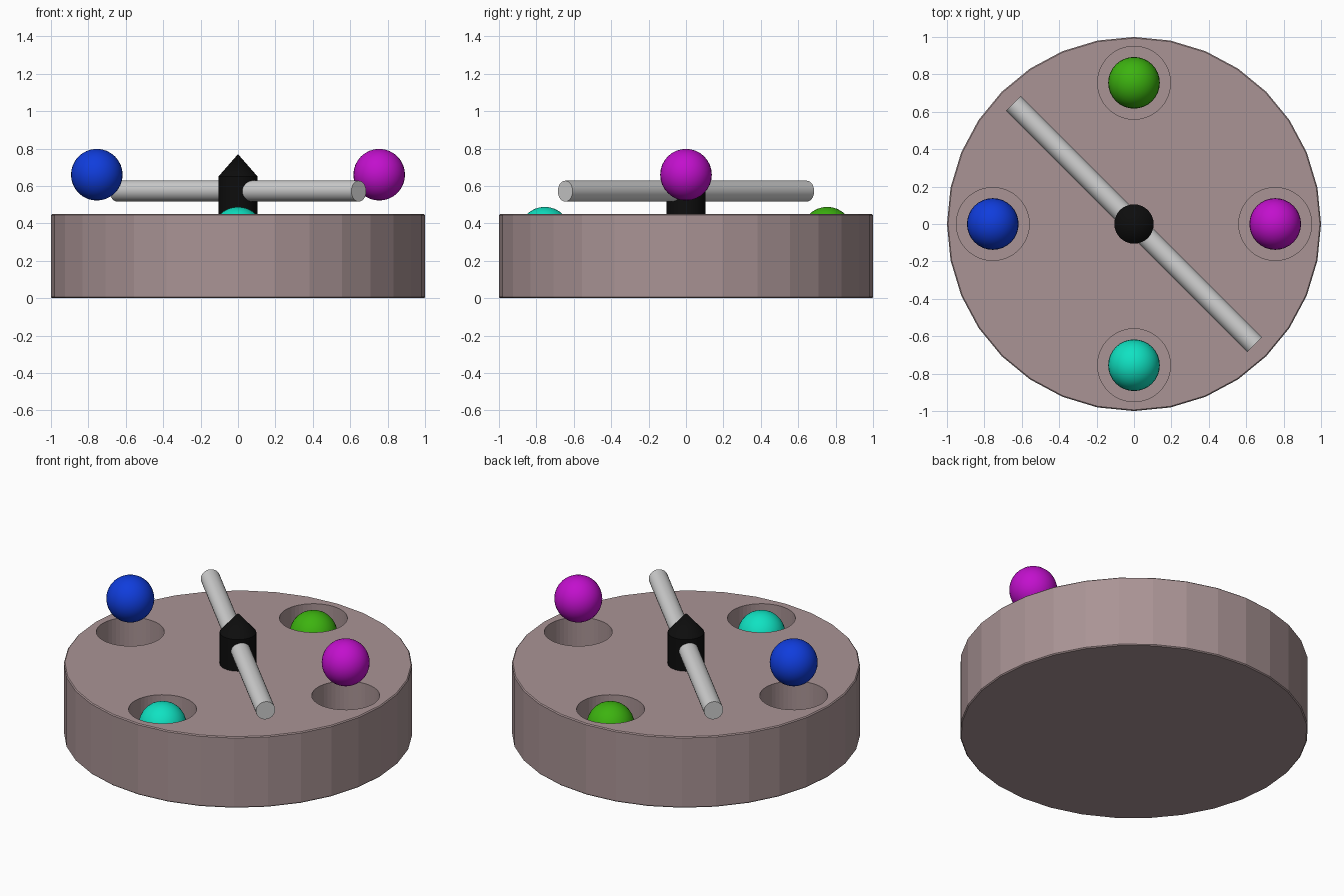
import bpy
import math

if "Cube" in bpy.data.objects:
    bpy.data.objects.remove(bpy.data.objects["Cube"])


def material(name, rgb):
    m = bpy.data.materials.new(name)
    m.diffuse_color = (*rgb, 1)
    m.use_nodes = True
    m.node_tree.nodes["Principled BSDF"].inputs["Base Color"].default_value = m.diffuse_color
    return m


def finish(name, mat, smooth=True):
    ob = bpy.context.object
    ob.name = name
    ob.data.materials.append(mat)
    if smooth:
        bpy.ops.object.shade_smooth_by_angle(angle=math.radians(30))
    return ob


def cylinder(r, depth, loc, sides=32, rot=(0, 0, 0)):
    bpy.ops.mesh.primitive_cylinder_add(vertices=sides, radius=r, depth=depth,
                                        location=loc, rotation=rot)
    return bpy.context.object


stone = material("dusty mauve", (0.40, 0.295, 0.30))
steel = material("light grey", (0.63, 0.63, 0.63))
black = material("black", (0.004, 0.004, 0.004))
blue = material("blue", (0.005, 0.046, 0.72))
purple = material("purple", (0.54, 0.005, 0.61))
teal = material("turquoise", (0.005, 0.76, 0.54))
green = material("green", (0.046, 0.45, 0.005))

# Round base with a very fine rim chamfer
cylinder(1.0, 0.45, (0, 0, 0.225))
base = finish("base", stone, smooth=False)
bevel = base.modifiers.new("rim", 'BEVEL')
bevel.width = 0.006
bevel.segments = 1
bevel.limit_method = 'ANGLE'
bevel.angle_limit = math.radians(30)
bpy.ops.object.modifier_apply(modifier="rim")

# Four round pits and the ball belonging to each (direction, colour, height)
balls = [("right", purple, 0.66), ("back", green, 0.35),
         ("left", blue, 0.66), ("front", teal, 0.35)]
for i, (side, mat, z) in enumerate(balls):
    a = i * math.pi / 2
    x, y = 0.755 * math.cos(a), 0.755 * math.sin(a)
    cutter = cylinder(0.195, 0.5, (x, y, 0.45), sides=48)
    cutter.name = "pit_cutter"
    cutter.hide_render = True
    bpy.context.view_layer.objects.active = base
    cut = base.modifiers.new("pit", 'BOOLEAN')
    cut.operation = 'DIFFERENCE'
    cut.solver = 'EXACT'
    cut.object = cutter
    bpy.ops.object.modifier_apply(modifier="pit")
    bpy.data.objects.remove(cutter)
    bpy.ops.mesh.primitive_uv_sphere_add(segments=32, ring_count=16,
                                         radius=0.138, location=(x, y, z))
    finish(side + "_ball", mat)

# Centre post with pointed cap
cylinder(0.105, 0.25, (0, 0, 0.525))
finish("centre_post", black)
bpy.ops.mesh.primitive_cone_add(vertices=32, radius1=0.105, radius2=0,
                                depth=0.12, location=(0, 0, 0.71))
finish("post_cap", black)

# Sweeping bar through the post, lying on the diagonal
cylinder(0.056, 1.826, (0, 0, 0.572), rot=(math.pi / 2, 0, math.pi / 4))
finish("sweep_bar", steel)
